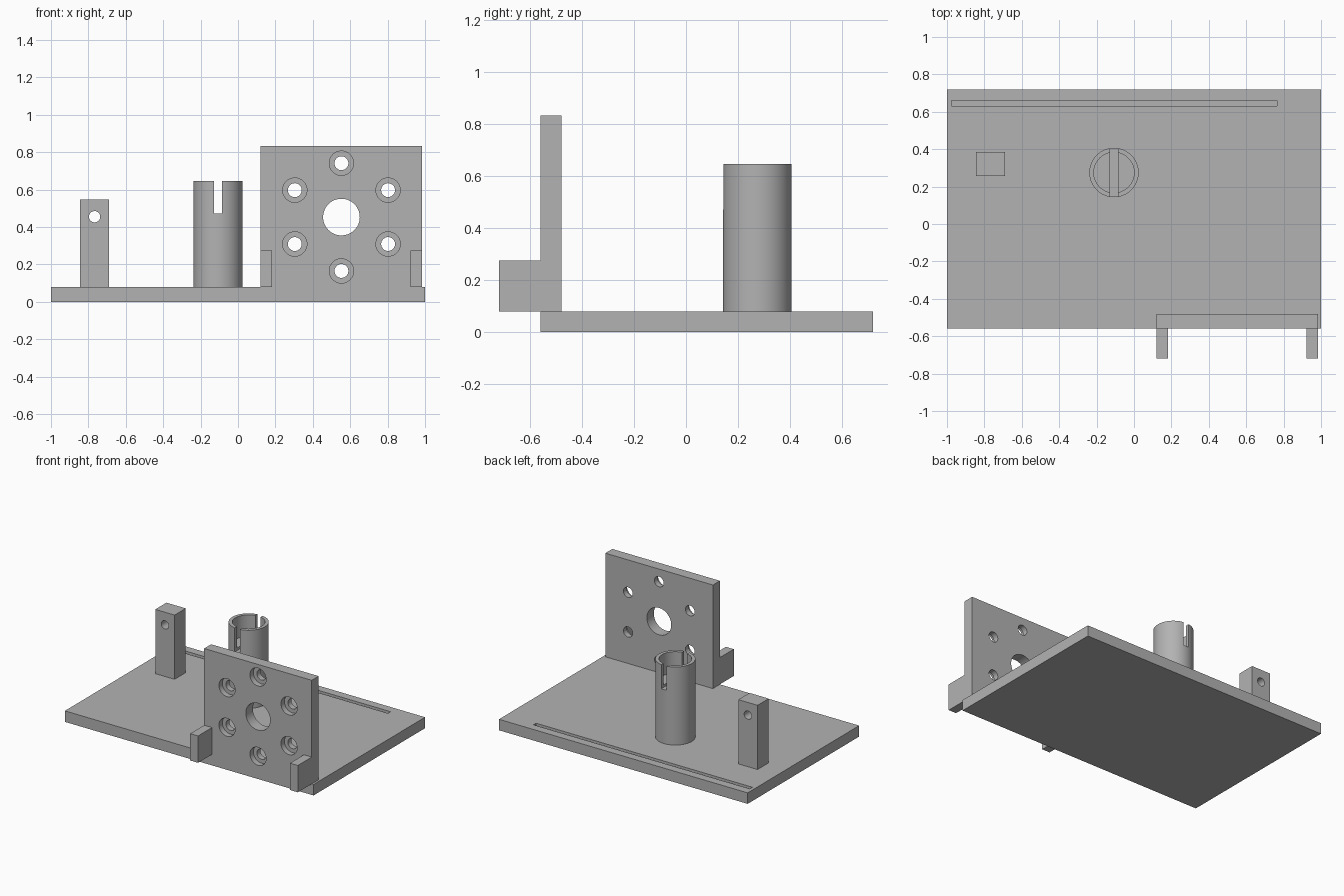
import bpy
from math import cos, sin, radians, pi

if "Cube" in bpy.data.objects:
    bpy.data.objects.remove(bpy.data.objects["Cube"])

grey = bpy.data.materials.new("plain grey")
grey.use_nodes = True
grey.diffuse_color = (0.45, 0.45, 0.45, 1)
grey.node_tree.nodes["Principled BSDF"].inputs["Base Color"].default_value = grey.diffuse_color


def finish(name):
    obj = bpy.context.object
    obj.name = name
    obj.data.materials.append(grey)
    return obj


def box(name, x, y, z):
    """Box from (min, max) pairs."""
    spans = (x, y, z)
    bpy.ops.mesh.primitive_cube_add(size=1, location=[(a + b) / 2 for a, b in spans])
    bpy.context.object.scale = [b - a for a, b in spans]
    bpy.ops.object.transform_apply(location=False, rotation=False, scale=True)
    return finish(name)


def rod(name, centre, radius, length, along_y=False):
    bpy.ops.mesh.primitive_cylinder_add(
        vertices=64, radius=radius, depth=length, location=centre,
        rotation=(pi / 2 if along_y else 0, 0, 0))
    return finish(name)


def cut(target, cutter):
    """Subtract the cutter from the target and discard it."""
    cutter.hide_render = True
    mod = target.modifiers.new("cut", "BOOLEAN")
    mod.operation = "DIFFERENCE"
    mod.solver = "EXACT"
    mod.object = cutter
    bpy.context.view_layer.objects.active = target
    bpy.ops.object.modifier_apply(modifier=mod.name)
    bpy.data.objects.remove(cutter)


def smooth(obj):
    bpy.ops.object.select_all(action="DESELECT")
    obj.select_set(True)
    bpy.context.view_layer.objects.active = obj
    bpy.ops.object.shade_smooth_by_angle(angle=radians(30))


TOP = 0.08      # upper face of the base
FRONT = -0.56   # front face of base and wall
BACK = -0.48    # back face of the wall

# Base with a long shallow groove near the back
base = box("base_plate", (-1, 1), (FRONT, 0.72), (0, TOP))
cut(base, box("groove_cutter", (-0.975, 0.765), (0.63, 0.66), (0.04, 0.2)))

# Post with a cross hole
post = box("post", (-0.845, -0.69), (0.257, 0.385), (TOP, 0.547))
cut(post, rod("post_hole_cutter", (-0.767, 0.32, 0.455), 0.03, 0.4, True))
smooth(post)

# Slotted cup with a shallow bore
cx, cy, rim = -0.107, 0.275, 0.647
cup = rod("slotted_cup", (cx, cy, (TOP + rim) / 2), 0.132, rim - TOP)
cut(cup, rod("bore_cutter", (cx, cy, 0.69), 0.108, 0.4))
cut(cup, box("slot_cutter", (cx - 0.021, cx + 0.021), (0, 0.6), (0.472, 0.8)))
smooth(cup)

# Mounting wall: large centre hole and a ring of six counterbored holes
wall = box("mounting_wall", (0.12, 0.985), (FRONT, BACK), (TOP, 0.833))
hx, hz, ring = 0.553, 0.453, 0.288
cut(wall, rod("centre_hole_cutter", (hx, -0.5, hz), 0.098, 0.4, True))
for i in range(6):
    a = radians(30 + 60 * i)
    x, z = hx + ring * cos(a), hz + ring * sin(a)
    cut(wall, rod("screw_hole_cutter", (x, -0.5, z), 0.037, 0.4, True))
    cut(wall, rod("counterbore_cutter", (x, FRONT, z), 0.065, 0.08, True))
smooth(wall)

# Lugs at both lower corners of the wall
for side, x in (("right", (0.12, 0.183)), ("left", (0.922, 0.985))):
    box(side + "_lug", x, (-0.72, FRONT), (TOP, 0.275))
